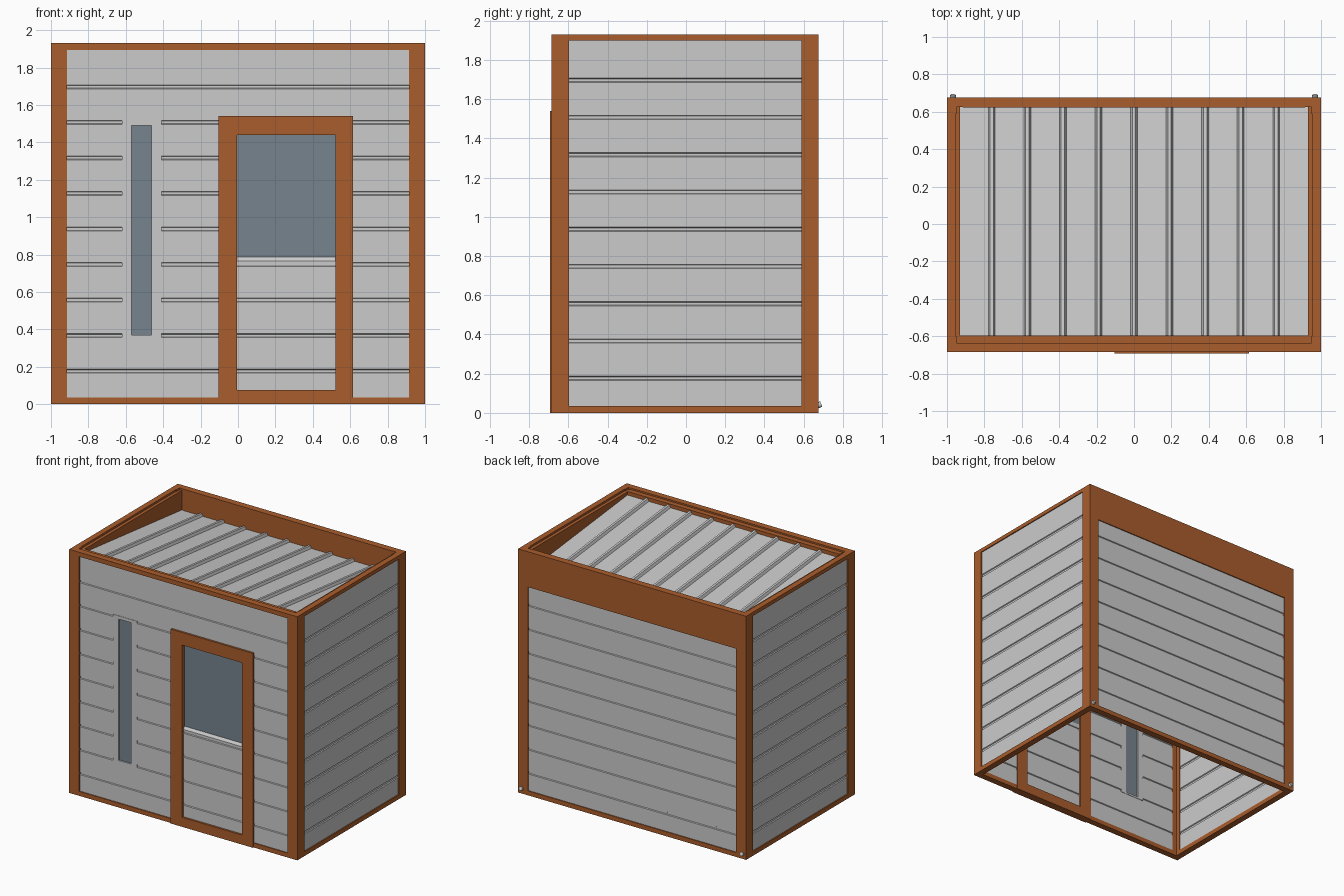
import bpy, bmesh, math
from mathutils import Vector

if "Cube" in bpy.data.objects:
    bpy.data.objects.remove(bpy.data.objects["Cube"])

X, YF, YB, H = 1.0, -0.685, 0.675, 1.93   # outer faces and height
POST, T = 0.087, 0.05                     # post leg width, frame depth


def material(name, rgb):
    m = bpy.data.materials.new(name)
    m.diffuse_color = (*rgb, 1)
    m.use_nodes = True
    m.node_tree.nodes["Principled BSDF"].inputs["Base Color"].default_value = m.diffuse_color
    return m


BROWN = material("brown_paint", (0.40, 0.11, 0.025))
GLASS = material("dark_glass", (0.18, 0.23, 0.27))


def prism(name, pts, t0, t1, place, mat=None):
    """Extrude a 2D profile from t0 to t1; place(u, v, t) gives the 3D point."""
    bm = bmesh.new()
    rings = [[bm.verts.new(place(u, v, t)) for u, v in pts] for t in (t0, t1)]
    n = len(pts)
    for r in rings:
        bm.faces.new(r)
    for i in range(n):
        j = (i + 1) % n
        bm.faces.new((rings[0][i], rings[0][j], rings[1][j], rings[1][i]))
    bmesh.ops.recalc_face_normals(bm, faces=bm.faces)
    me = bpy.data.meshes.new(name)
    bm.to_mesh(me)
    bm.free()
    ob = bpy.data.objects.new(name, me)
    bpy.context.collection.objects.link(ob)
    if mat:
        me.materials.append(mat)
    return ob


def box(name, x, y, z, mat=None):
    pts = [(x[0], y[0]), (x[1], y[0]), (x[1], y[1]), (x[0], y[1])]
    return prism(name, pts, z[0], z[1], lambda u, v, t: (u, v, t), mat)


def siding(name, t0, t1, z0, z1, face, inward, along, depth=0.04):
    """Grooved cladding panel; 'along' is the horizontal axis it runs on."""
    grooves = [0.177 + 0.19 * i for i in range(10)]
    grooves = [g for g in grooves if z0 + 0.015 < g < z1 - 0.015]
    outer, inner = [(0, z0)], [(depth, z0)]
    for g in grooves:
        for dz, d in ((-0.011, 0), (-0.007, 0.007), (0.007, 0.007), (0.011, 0)):
            outer.append((d, g + dz))
            inner.append((depth - d, g + dz))
    outer.append((0, z1))
    inner.append((depth, z1))
    pts = outer + inner[::-1]
    if along == 'x':
        place = lambda u, v, t: (t, face + inward * u, v)
    else:
        place = lambda u, v, t: (face + inward * u, t, v)
    return prism(name, pts, t0, t1, place)


# L-shaped corner posts
ell = [(0, 0), (POST, 0), (POST, T), (T, T), (T, POST), (0, POST)]
for sx, side in ((-1, "left"), (1, "right")):
    for y0, sy, end in ((YF, 1, "front"), (YB, -1, "back")):
        prism(f"{end}_{side}_post", [(sx * (X - u), y0 + sy * v) for u, v in ell],
              0, H, lambda u, v, t: (u, v, t), BROWN)

# Bottom rails and top rails
xi = X - POST
box("front_bottom_rail", (-xi, xi), (YF, YF + T), (0, 0.035), BROWN)
box("back_bottom_rail", (-xi, xi), (YB - T, YB), (0, 0.035), BROWN)
box("front_top_rail", (-xi, xi), (YF, YF + T), (1.895, H), BROWN)
box("front_roof_ledge", (-0.93, 0.93), (YF + T, -0.595), (1.85, 1.918), BROWN)
box("back_fascia", (-xi, xi), (YB - T - 0.003, YB), (1.65, H), BROWN)
for s, side in ((-1, "left"), (1, "right")):
    span = (YF + POST, YB - POST)
    box(f"{side}_bottom_rail", sorted((s * (X - T), s * X)), span, (0, 0.035), BROWN)
    box(f"{side}_top_rail", sorted((s * 0.955, s * X)), span, (1.9, H), BROWN)
    box(f"{side}_parapet_lining", sorted((s * 0.93, s * 0.956)), (-0.64, 0.625),
        (1.7, 1.915), BROWN)

# Cladding walls
wi, wz = xi + 0.005, 1.9
for s, side in ((-1, "left"), (1, "right")):
    siding(f"{side}_wall", YF + POST - 0.005, YB - POST + 0.005, 0.02, wz,
           s * (X - 0.008), -s, 'y')
siding("back_wall", -wi, wi, 0.02, 1.655, YB - 0.008, -1, 'x')
WF = YF + 0.008
for name, a, b, z0, z1 in (
        ("front_wall_left", -wi, -0.62, 0.02, wz),
        ("front_wall_below_window", -0.62, -0.41, 0.02, 0.355),
        ("front_wall_above_window", -0.62, -0.41, 1.515, wz),
        ("front_wall_middle", -0.41, -0.095, 0.02, wz),
        ("front_wall_above_door", -0.095, 0.605, 1.53, wz),
        ("front_wall_right", 0.605, wi, 0.02, wz)):
    siding(name, a, b, z0, z1, WF, 1, 'x')


def frame(name, x, z, xin, zin, y, mat=None):
    """Rectangular surround made of two jambs and two cross pieces."""
    box(name + "_left_jamb", (x[0], xin[0]), y, z, mat)
    box(name + "_right_jamb", (xin[1], x[1]), y, z, mat)
    box(name + "_bottom", xin, y, (z[0], zin[0]), mat)
    box(name + "_top", xin, y, (zin[1], z[1]), mat)


# Slit window
frame("window_surround", (-0.62, -0.41), (0.355, 1.515), (-0.57, -0.463),
      (0.37, 1.49), (WF - 0.003, WF + 0.043))
box("window_glass", (-0.57, -0.463), (WF + 0.008, WF + 0.03), (0.37, 1.49), GLASS)

# Door
DX = (-0.005, 0.52)
frame("door_frame", (-0.105, 0.615), (0, 1.54), DX, (0.075, 1.44),
      (-0.693, -0.63), BROWN)
siding("door_panel", *DX, 0.075, 0.766, WF, 1, 'x', 0.035)
prism("door_sill", [(WF, 0.755), (WF, 0.766), (WF + 0.018, 0.79),
                    (WF + 0.035, 0.79), (WF + 0.035, 0.755)],
      *DX, lambda u, v, t: (t, u, v))
box("door_glass", DX, (WF + 0.015, WF + 0.033), (0.78, 1.44), GLASS)

# Sloping ribbed roof sheet, higher at the front
top = [(-0.932, 0)]
for i in range(-4, 5):
    c = 0.19 * i
    top += [(c - 0.018, 0), (c - 0.009, 0.02), (c + 0.009, 0.02), (c + 0.018, 0)]
top += [(0.932, 0)]
roof = top + [(0.932, -0.03), (-0.932, -0.03)]
prism("roof_sheet", roof, -0.6, 0.625,
      lambda u, v, t: (u, t, 1.89 + v - 0.13 * (t + 0.6) / 1.225))

# Drain spouts at the back corners, tilted downwards
for s, side in ((-1, "left"), (1, "right")):
    bpy.ops.mesh.primitive_cylinder_add(vertices=16, radius=0.015, depth=0.04,
                                        location=(s * 0.968, 0.671, 0.038),
                                        rotation=(math.radians(65 + 45), 0, 0))
    bpy.context.object.name = f"{side}_drain_spout"
    bpy.ops.object.shade_smooth_by_angle()
